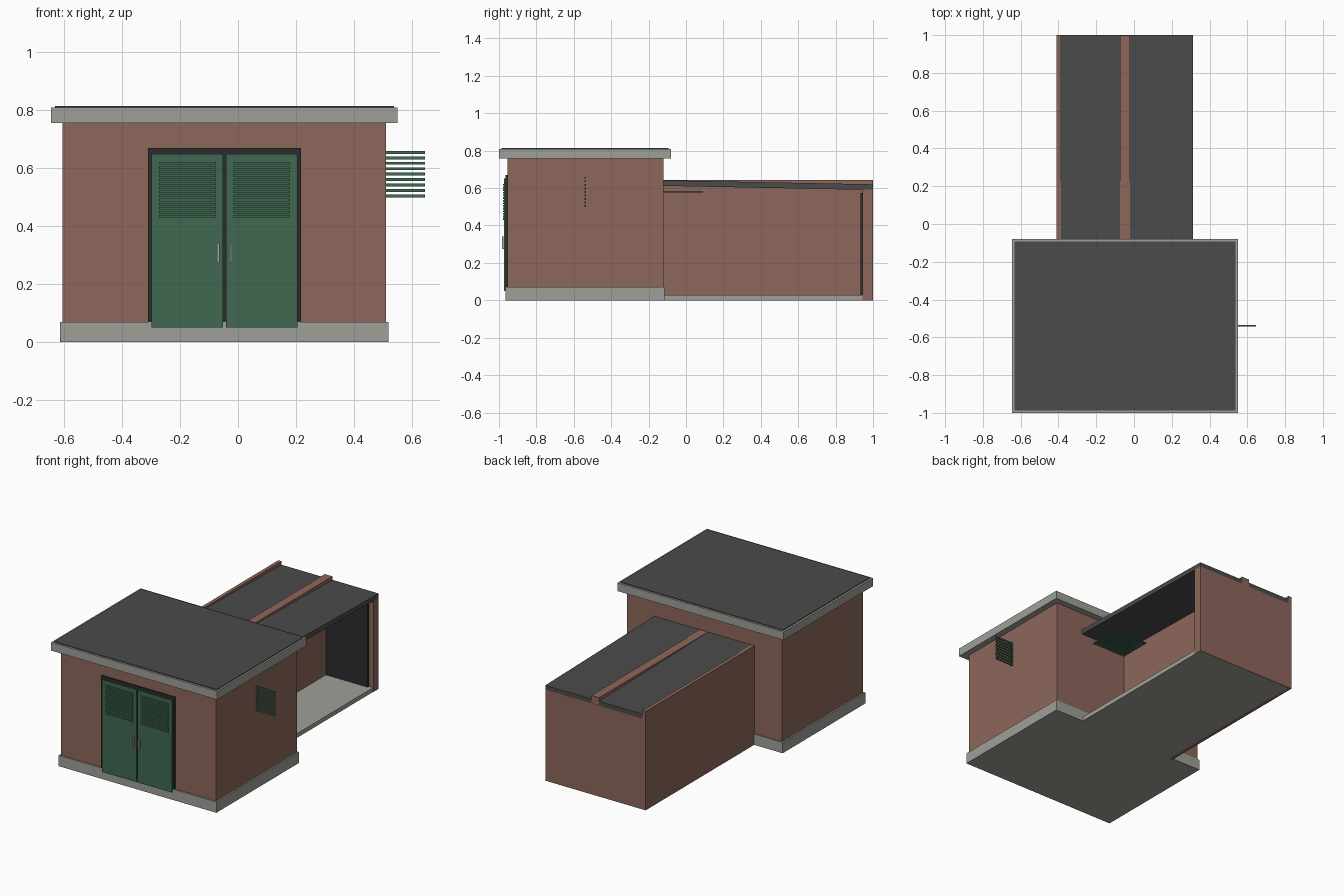
import bpy

if "Cube" in bpy.data.objects:
    bpy.data.objects.remove(bpy.data.objects["Cube"])

def material(name, r, g, b):
    m = bpy.data.materials.new(name)
    m.diffuse_color = (r, g, b, 1)
    m.use_nodes = True
    m.node_tree.nodes["Principled BSDF"].inputs["Base Color"].default_value = m.diffuse_color
    return m

BRICK = material("brick", 0.27, 0.135, 0.105)
CONCRETE = material("concrete", 0.35, 0.35, 0.32)
FELT = material("roof_felt", 0.07, 0.07, 0.07)
FRAME = material("dark_frame", 0.025, 0.025, 0.028)
GREEN = material("green_paint", 0.05, 0.14, 0.08)
STEEL = material("steel", 0.4, 0.4, 0.38)

def mesh_object(name, verts, faces, mat):
    me = bpy.data.meshes.new(name)
    me.from_pydata(verts, [], faces)
    me.materials.append(mat)
    ob = bpy.data.objects.new(name, me)
    bpy.context.collection.objects.link(ob)
    return ob

BOX_FACES = [(0, 2, 3, 1), (4, 5, 7, 6), (0, 1, 5, 4),
             (2, 6, 7, 3), (0, 4, 6, 2), (1, 3, 7, 5)]

def box(name, x, y, z, mat, drop=0.0):
    """Box from x, y, z ranges; drop lowers the rear end to make a slope."""
    verts = [(px, py, pz - (drop if j else 0))
             for pz in z for j, py in enumerate(y) for px in x]
    return mesh_object(name, verts, BOX_FACES, mat)

def spread(lo, hi, n, width):
    """n equal strips of a given width filling the range lo..hi."""
    step = (hi - lo - width) / (n - 1)
    return [(lo + i * step, lo + i * step + width) for i in range(n)]

# main building
box("plinth", (-0.615, 0.52), (-0.965, -0.115), (0, 0.07), CONCRETE)
box("main_walls", (-0.605, 0.51), (-0.955, -0.12), (0.03, 0.76), BRICK)
box("roof_slab", (-0.645, 0.55), (-1.0, -0.08), (0.757, 0.81), CONCRETE)
box("roof_covering", (-0.632, 0.538), (-0.987, -0.093), (0.80, 0.815), FELT)

# double door: frame, leaves, louvres and handles, mirrored about the door centre
CX = -0.046
box("door_frame", (CX - 0.264, CX + 0.264), (-0.964, -0.95), (0.06, 0.67), FRAME)
for side, s in (("left", -1), ("right", 1)):
    def span(a, b):
        return tuple(sorted((CX + s * a, CX + s * b)))
    box(f"door_leaf_{side}", span(0.005, 0.252), (-0.972, -0.955), (0.05, 0.65), GREEN)
    for i, z in enumerate(spread(0.43, 0.622, 14, 0.009)):
        box(f"door_louvre_{side}_{i}", span(0.03, 0.226), (-0.978, -0.97), z, GREEN)
    box(f"door_handle_{side}", span(0.018, 0.026), (-0.985, -0.97), (0.275, 0.342), STEEL)

# vent slats projecting from the right wall and the rear wall
for i, z in enumerate(spread(0.5, 0.66, 9, 0.01)):
    box(f"side_vent_slat_{i}", (0.48, 0.645), (-0.543, -0.535), z, GREEN)
for i, x in enumerate(spread(-0.045, 0.22, 12, 0.014)):
    box(f"rear_vent_slat_{i}", x, (-0.14, 0.09), (0.577, 0.584), GREEN)

# rear annex: two bays split by a partition, open on the right side
box("annex_floor", (-0.405, 0.31), (-0.12, 0.998), (0, 0.028), CONCRETE)
box("annex_left_wall", (-0.41, -0.387), (-0.13, 1.0), (0, 0.643), BRICK)
box("annex_partition", (-0.075, -0.02), (-0.13, 0.999), (0.02, 0.643), BRICK)
box("annex_end_wall", (-0.41, 0.312), (0.945, 1.0), (0, 0.592), BRICK)
for side, x, px in (("left", (-0.387, -0.075), (-0.37, -0.09)),
                    ("right", (-0.02, 0.312), (-0.02, 0.28))):
    box(f"annex_roof_{side}", x, (-0.13, 1.0), (0.612, 0.642), FELT, drop=0.022)
    box(f"annex_end_panel_{side}", px, (0.932, 0.947), (0.028, 0.575), FRAME)
